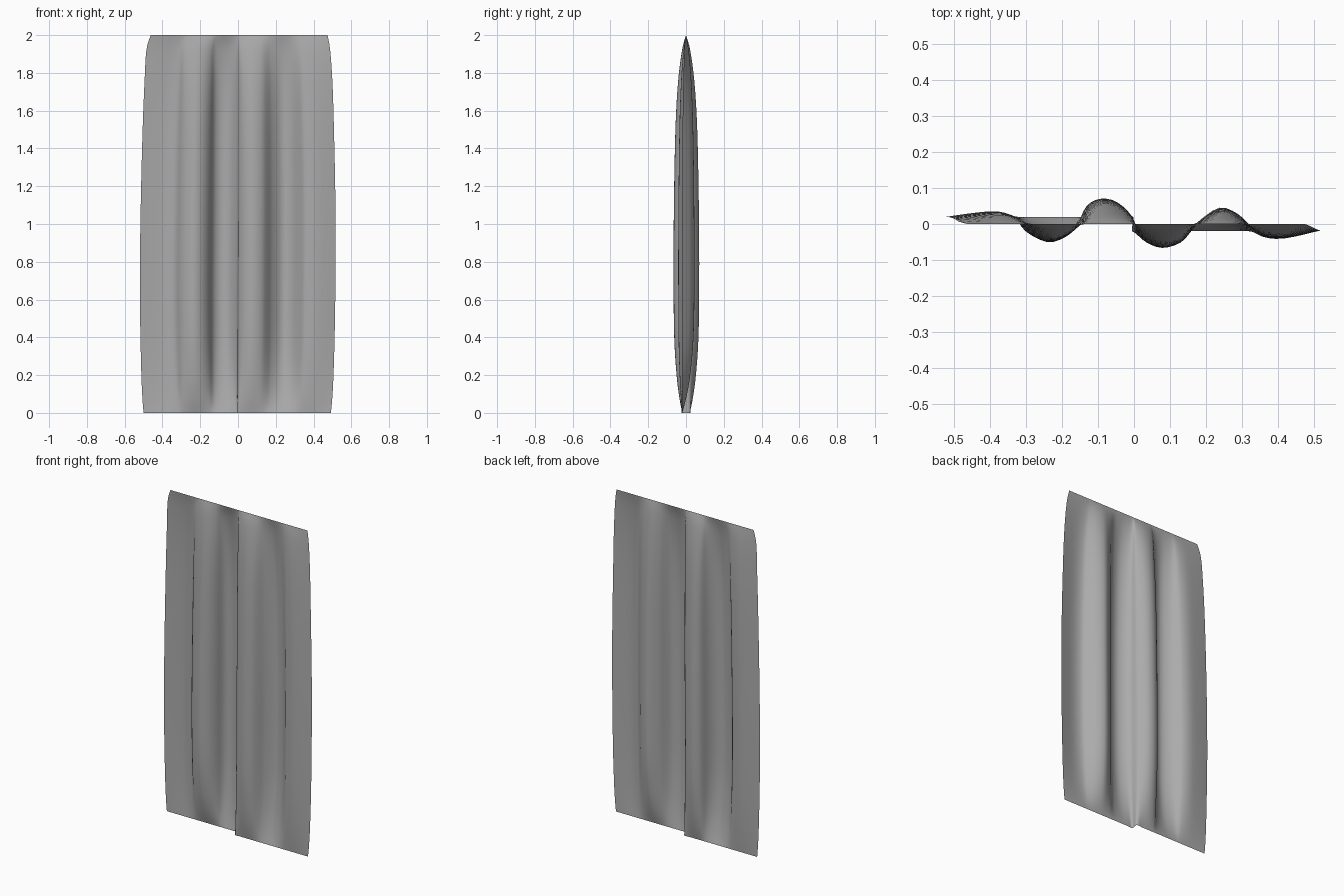
import bpy, bmesh
from mathutils import Vector

cube = bpy.data.objects.get("Cube")
if cube:
    bpy.data.objects.remove(cube, do_unlink=True)

# Plain grey cloth
cloth = bpy.data.materials.new("mid grey cloth")
grey = (0.41, 0.41, 0.41, 1)
cloth.diffuse_color = grey
cloth.use_nodes = True
cloth.node_tree.nodes["Principled BSDF"].inputs["Base Color"].default_value = grey


def smooth_points(points, steps):
    """Run a smooth curve through the points, splitting each span into steps."""
    pts = [Vector(p) for p in points]
    pts = [pts[0]] + pts + [pts[-1]]
    out = []
    for a, b, c, d in zip(pts, pts[1:], pts[2:], pts[3:]):
        for i in range(steps):
            t = i / steps
            out.append(b + (c - a) * (t / 2)
                       + (a * 2 - b * 5 + c * 4 - d) * (t * t / 2)
                       + (b * 3 - a - c * 3 + d) * (t ** 3 / 2))
    return out + [pts[-1]]


# Fold cross-section at its deepest: x, y
left_half = [(-.52, .02), (-.45, .03), (-.38, .035), (-.33, .018), (-.3, -.02),
             (-.24, -.05), (-.19, -.036), (-.155, 0), (-.13, .05), (-.09, .07),
             (-.045, .06), (-.005, .02)]
right_half = [(.005, -.02), (.035, -.05), (.08, -.066), (.13, -.052), (.16, -.02),
              (.185, .01), (.24, .045), (.29, .028), (.33, -.01), (.36, -.035),
              (.42, -.04), (.52, -.018)]
hem = .02
section = smooth_points([(x, y, hem) for x, y in left_half]
                        + [(x, y, -hem) for x, y in right_half], 3)

# Up the cloth: height, fold depth, left and right edge positions
levels = [(0, 0, -.507, .499), (.08, .33, -.511, .504), (.2, .65, -.514, .508),
          (.4, .92, -.517, .512), (.7, 1, -.52, .516), (1.1, .97, -.515, .516),
          (1.5, .85, -.505, .508), (1.75, .64, -.495, .5), (1.92, .32, -.485, .488),
          (2, 0, -.462, .474)]
rows = smooth_points(levels, 4)

# Hanging cloth: gathered flat at the top, halves overlapping at the hem
bm = bmesh.new()
grid = []
for z, depth, x0, x1 in rows:
    hem_weight = 1 - depth if z < .7 else 0
    centre, scale = (x0 + x1) / 2, (x1 - x0) / 1.04
    grid.append([bm.verts.new((centre + x * scale + h * hem_weight * .35,
                               y * depth + h * hem_weight, z))
                 for x, y, h in section])
for low, high in zip(grid, grid[1:]):
    for i in range(len(low) - 1):
        bm.faces.new((low[i], low[i + 1], high[i + 1], high[i]))

mesh = bpy.data.meshes.new("curtain")
bm.to_mesh(mesh)
bm.free()
mesh.materials.append(cloth)
mesh.shade_smooth()
curtain = bpy.data.objects.new("curtain", mesh)
bpy.context.collection.objects.link(curtain)
